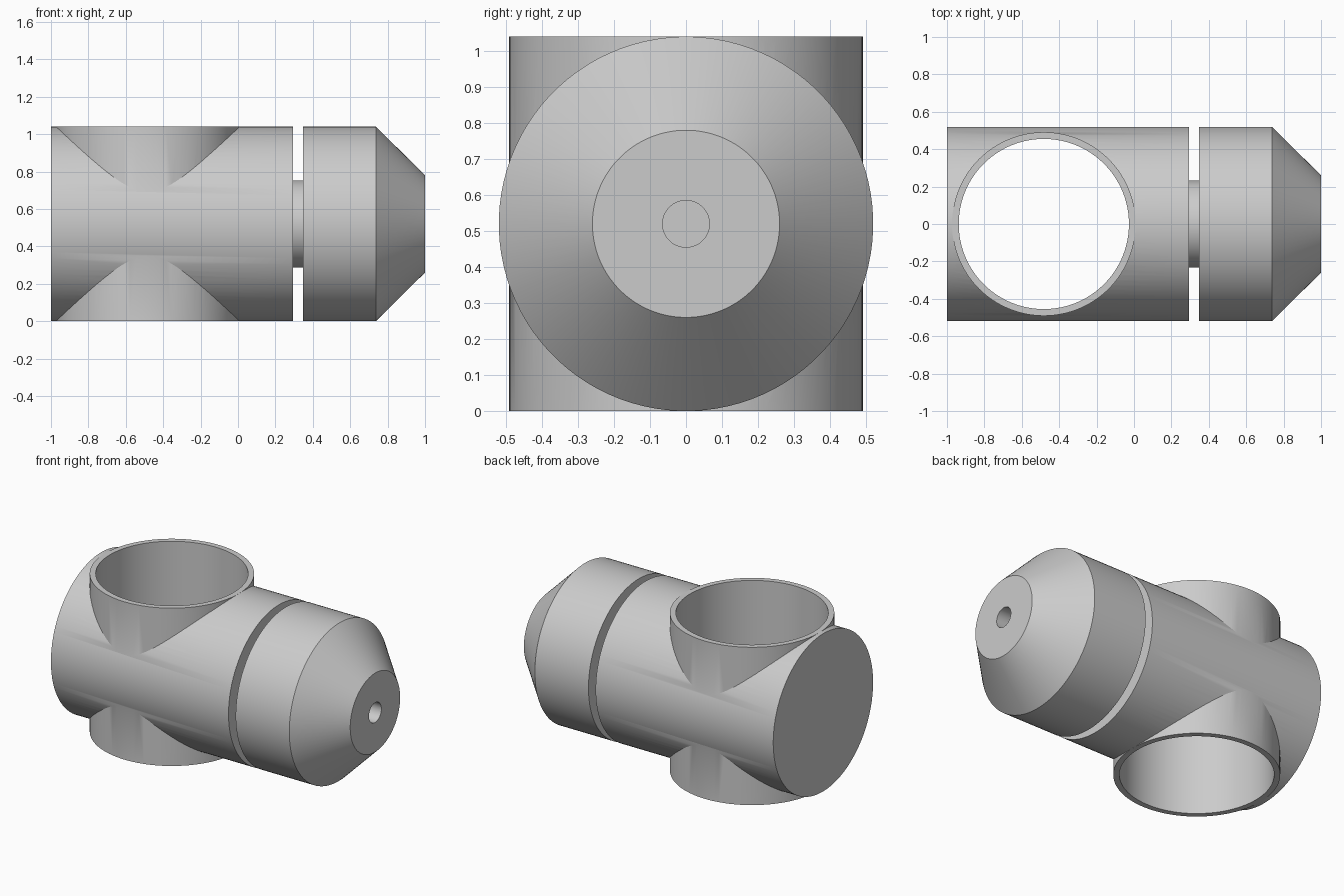
import bpy, bmesh, math
from mathutils import Matrix, Vector

cube = bpy.data.objects.get("Cube")
if cube:
    bpy.data.objects.remove(cube, do_unlink=True)

R = 0.52          # body radius and axis height
TUBE_X = -0.482   # centre of the vertical tube

grey = bpy.data.materials.new("plain grey")
grey.use_nodes = True
colour = (0.6, 0.6, 0.6, 1)
grey.diffuse_color = colour
grey.node_tree.nodes["Principled BSDF"].inputs["Base Color"].default_value = colour


def finish(name, bm):
    bmesh.ops.recalc_face_normals(bm, faces=bm.faces)
    mesh = bpy.data.meshes.new(name)
    bm.to_mesh(mesh)
    bm.free()
    mesh.materials.append(grey)
    obj = bpy.data.objects.new(name, mesh)
    bpy.context.collection.objects.link(obj)
    return obj


def lathe_x(name, profile, sides):
    """Closed solid turned about the x axis from (x, radius) points."""
    bm = bmesh.new()
    rings = []
    for x, r in profile:
        ring = []
        for i in range(sides):
            a = math.tau * (i + 0.5) / sides
            ring.append(bm.verts.new((x, r * math.cos(a), R + r * math.sin(a))))
        rings.append(ring)
    for a, b in zip(rings, rings[1:]):
        for i in range(sides):
            j = (i + 1) % sides
            bm.faces.new((a[i], a[j], b[j], b[i]))
    bm.faces.new(rings[0])
    bm.faces.new(rings[-1])
    return finish(name, bm)


def upright(name, radius, height):
    bm = bmesh.new()
    bmesh.ops.create_cone(bm, cap_ends=True, segments=96, radius1=radius,
                          radius2=radius, depth=height,
                          matrix=Matrix.Translation((TUBE_X, 0, R)))
    return finish(name, bm)


def combine(target, other, operation):
    mod = target.modifiers.new(other.name, "BOOLEAN")
    mod.operation = operation
    mod.solver = "EXACT"
    mod.object = other
    other.hide_render = True
    bpy.context.view_layer.objects.active = target
    bpy.ops.object.modifier_apply(modifier=mod.name)
    bpy.data.objects.remove(other, do_unlink=True)


# Horizontal barrel, narrow neck and tapered cap in one turned piece;
# the end hole is part of the profile
body = lathe_x("valve_body", [
    (-1, R), (0.295, R), (0.295, 0.233), (0.347, 0.233), (0.347, R),
    (0.738, R), (1, 0.26), (1, 0.065), (0.7, 0.065)], 96)

# Vertical tube crossing the barrel, bored right through
combine(body, upright("vertical_tube", 0.491, 2 * R), "UNION")
combine(body, upright("tube_bore", 0.455, 3 * R), "DIFFERENCE")

# Smooth round walls with crisp rims
bpy.ops.object.select_all(action="DESELECT")
body.select_set(True)
bpy.context.view_layer.objects.active = body
bpy.ops.object.shade_smooth_by_angle(angle=math.radians(25))
